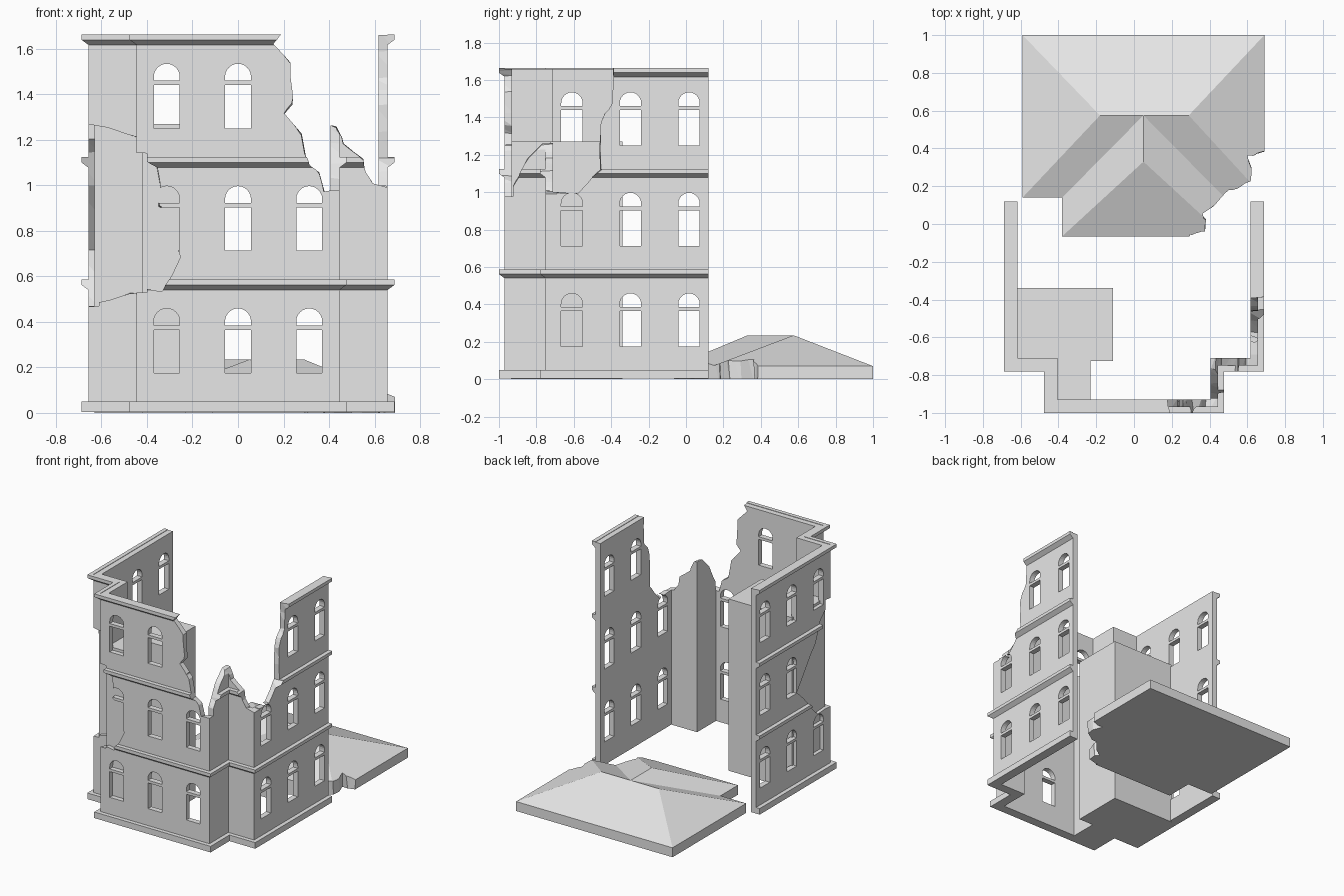
import bpy, bmesh, math, random
from mathutils import Vector

if "Cube" in bpy.data.objects:
    bpy.data.objects.remove(bpy.data.objects["Cube"])

random.seed(4)
stone = bpy.data.materials.new("grey_stone")
stone.diffuse_color = (0.8, 0.8, 0.8, 1)
stone.use_nodes = True
stone.node_tree.nodes["Principled BSDF"].inputs["Base Color"].default_value = stone.diffuse_color
STOREY = 0.5375


def finish(name, bm):
    bmesh.ops.recalc_face_normals(bm, faces=bm.faces[:])
    me = bpy.data.meshes.new(name)
    bm.to_mesh(me)
    bm.free()
    ob = bpy.data.objects.new(name, me)
    me.materials.append(stone)
    bpy.context.collection.objects.link(ob)
    return ob


def add_prism(bm, pts, axis, lo, hi, rough=0.0):
    """Extrude a 2D outline along an axis; rough shifts the far outline for a craggy break."""
    def place(p, d):
        u, v = p
        return {'X': (d, u, v), 'Y': (u, d, v), 'Z': (u, v, d)}[axis]
    a = [bm.verts.new(place(p, lo)) for p in pts]
    b = [bm.verts.new(place((p[0] + random.uniform(-rough, rough),
                             p[1] + random.uniform(-rough, rough)), hi)) for p in pts]
    bm.faces.new(a)
    bm.faces.new(b)
    for i in range(len(pts)):
        j = (i + 1) % len(pts)
        if rough:
            bm.faces.new((a[i], a[j], b[j]))
            bm.faces.new((a[i], b[j], b[i]))
        else:
            bm.faces.new((a[i], a[j], b[j], b[i]))


def prism(name, pts, axis, lo, hi, rough=0.0):
    bm = bmesh.new()
    add_prism(bm, pts, axis, lo, hi, rough)
    return finish(name, bm)


def boolean(ob, other, op='DIFFERENCE'):
    m = ob.modifiers.new("bool", 'BOOLEAN')
    m.operation, m.solver, m.object = op, 'EXACT', other
    bpy.context.view_layer.objects.active = ob
    bpy.ops.object.modifier_apply(modifier=m.name)


# Footprint of the facade: its right half, mirrored to the left
half = [Vector(p) for p in [(.446, -.97), (.446, -.75), (.657, -.75), (.657, .12)]]
PATH = [Vector((-p.x, p.y)) for p in reversed(half)] + half


def sweep(name, profile):
    """Mitred sweep of (outward offset, height) points along the footprint."""
    bm = bmesh.new()
    rings = []
    for i, p in enumerate(PATH):
        dirs = []
        if i > 0:
            dirs.append((p - PATH[i - 1]).normalized())
        if i < len(PATH) - 1:
            dirs.append((PATH[i + 1] - p).normalized())
        out = sum((Vector((d.y, -d.x)) for d in dirs), Vector((0, 0)))
        rings.append([bm.verts.new((p.x + out.x * o, p.y + out.y * o, z)) for o, z in profile])
    n = len(profile)
    for r, s in zip(rings, rings[1:]):
        for k in range(n):
            bm.faces.new((r[k], r[(k + 1) % n], s[(k + 1) % n], s[k]))
    bm.faces.new(rings[0])
    bm.faces.new(rings[-1])
    return finish(name, bm)


# Walls, plinth and cornices
walls = sweep("walls", [(-.04, .005), (0, .005), (0, 1.66), (-.04, 1.66)])
shell = [walls, sweep("plinth", [(0, .005), (.03, .005), (.03, .05), (0, .05)])]
for name, z in (("lower_cornice", .54), ("middle_cornice", .54 + STOREY), ("top_cornice", 1.617)):
    shell.append(sweep(name, [(0, z), (.03, z + .022), (.03, z + .046), (0, z + .046)]))

# Window openings: a rectangle below a transom and an arched light above it
bm = bmesh.new()
W = .057
for floor in range(3):
    z = .175 + floor * STOREY
    for axis, spans, middle in (('Y', [(-1.1, -.85)], 0), ('X', [(-.8, -.55), (.55, .8)], -.297)):
        for c in (middle - .313, middle, middle + .313):
            arch = [(c + W * math.cos(t * math.pi / 12), z + .227 + W * math.sin(t * math.pi / 12))
                    for t in range(13)]
            for lo, hi in spans:
                add_prism(bm, [(c - W, z), (c + W, z), (c + W, z + .19), (c - W, z + .19)], axis, lo, hi)
                add_prism(bm, [(c - W, z + .21), (c + W, z + .21)] + arch, axis, lo, hi)
windows = finish("window_cutter", bm)
boolean(walls, windows)
helpers = [windows]


def crag(pts):
    """Break every edge once at a slightly shifted midpoint."""
    out = []
    for p, q in zip(pts, pts[1:]):
        p, q = Vector(p), Vector(q)
        side = Vector((p.y - q.y, q.x - p.x))
        out += [p, (p + q) / 2 + side * random.uniform(-.14, .14)]
    return out + [Vector(pts[-1])]


def break_shell(name, axis, lo, hi, line, to_top=True):
    """Cut the shell above a ragged line, or inside a ragged ring."""
    if to_top:
        pts = crag(line) + [Vector((line[-1][0], 1.8)), Vector((line[0][0], 1.8))]
    else:
        pts = crag(line + line[:1])[:-1]
    cut = prism(name, pts, axis, lo, hi, .014)
    for ob in shell:
        boolean(ob, cut)
    helpers.append(cut)


# Broken upper right corner
break_shell("break_front", 'Y', -1.03, -.925,
            [(.2, 1.67), (.16, 1.62), (.245, 1.42), (.2, 1.32), (.32, 1.09), (.37, .98), (.52, .98)])
break_shell("break_bay_side", 'X', .5, .39,
            [(-1.1, .98), (-.93, 1.01), (-.89, 1.1), (-.76, 1.25), (-.68, 1.29)])
break_shell("break_return", 'Y', -.8, -.69,
            [(.37, 1.29), (.43, 1.25), (.46, 1.18), (.55, 1.11), (.59, 1.01), (.75, .98)])
break_shell("break_right_wall", 'X', .7, .6,
            [(-.85, 1), (-.58, 1), (-.45, 1.12), (-.46, 1.36), (-.4, 1.48), (-.385, 1.7)])

# Hole in the left corner
break_shell("hole_front", 'Y', -1.03, -.925,
            [(-.52, 1.14), (-.43, 1.12), (-.35, 1.07), (-.34, .92), (-.26, .83), (-.26, .68),
             (-.34, .54), (-.52, .55)], False)
break_shell("hole_bay_side", 'X', -.5, -.4, [(-1.1, 1.13), (-.69, 1.22), (-.69, .53), (-1.1, .55)], False)
break_shell("hole_return", 'Y', -.8, -.69, [(-.75, 1.28), (-.4, 1.2), (-.4, .55), (-.75, .47)], False)
break_shell("hole_left_wall", 'X', -.72, -.61,
            [(-.85, 1.27), (-.73, 1.24), (-.57, 1), (-.36, .72), (-.6, .47), (-.85, .46)], False)

# Solid inner core standing behind the left corner
prism("inner_core", [(-.63, -.725), (-.42, -.725), (-.42, -.935), (-.23, -.935), (-.23, -.725),
                     (-.11, -.725), (-.11, -.34), (-.63, -.34)], 'Z', 0, 1.27)


def hip_roof(name, x0, x1, y0, y1, a, b, eave=.07, top=.235):
    """Slab with a hipped top whose ridge runs from a to b."""
    bm = bmesh.new()
    corners = [(x0, y0), (x1, y0), (x1, y1), (x0, y1)]
    lo = [bm.verts.new((x, y, 0)) for x, y in corners]
    up = [bm.verts.new((x, y, eave)) for x, y in corners]
    along_x = a[1] == b[1]
    a, b = [bm.verts.new((x, y, top)) for x, y in (a, b)]
    bm.faces.new(lo)
    for i in range(4):
        j = (i + 1) % 4
        bm.faces.new((lo[i], lo[j], up[j], up[i]))
    if along_x:
        faces = [(up[0], up[1], b, a), (up[1], up[2], b), (up[2], up[3], a, b), (up[3], up[0], a)]
    else:
        faces = [(up[0], up[1], a), (up[1], up[2], b, a), (up[2], up[3], b), (up[3], up[0], a, b)]
    for f in faces:
        bm.faces.new(f)
    return finish(name, bm)


# Fallen roof lying behind the walls, with a broken corner
roof = hip_roof("fallen_roof", -.59, .69, .14, 1.0, (-.18, .575), (.29, .575))
bay_roof = hip_roof("bay_roof", -.38, .48, -.065, .574, (.05, .33), (.05, .574))
boolean(roof, bay_roof, 'UNION')
edge = crag([(.3, -.07), (.37, -.05), (.37, .06), (.5, .17), (.62, .21), (.61, .35), (.75, .4)])
roof_break = prism("roof_break", edge + [Vector((.75, -.2)), Vector((.29, -.2))], 'Z', .3, -.05, .03)
boolean(roof, roof_break)

for ob in helpers + [bay_roof, roof_break]:
    bpy.data.objects.remove(ob)
